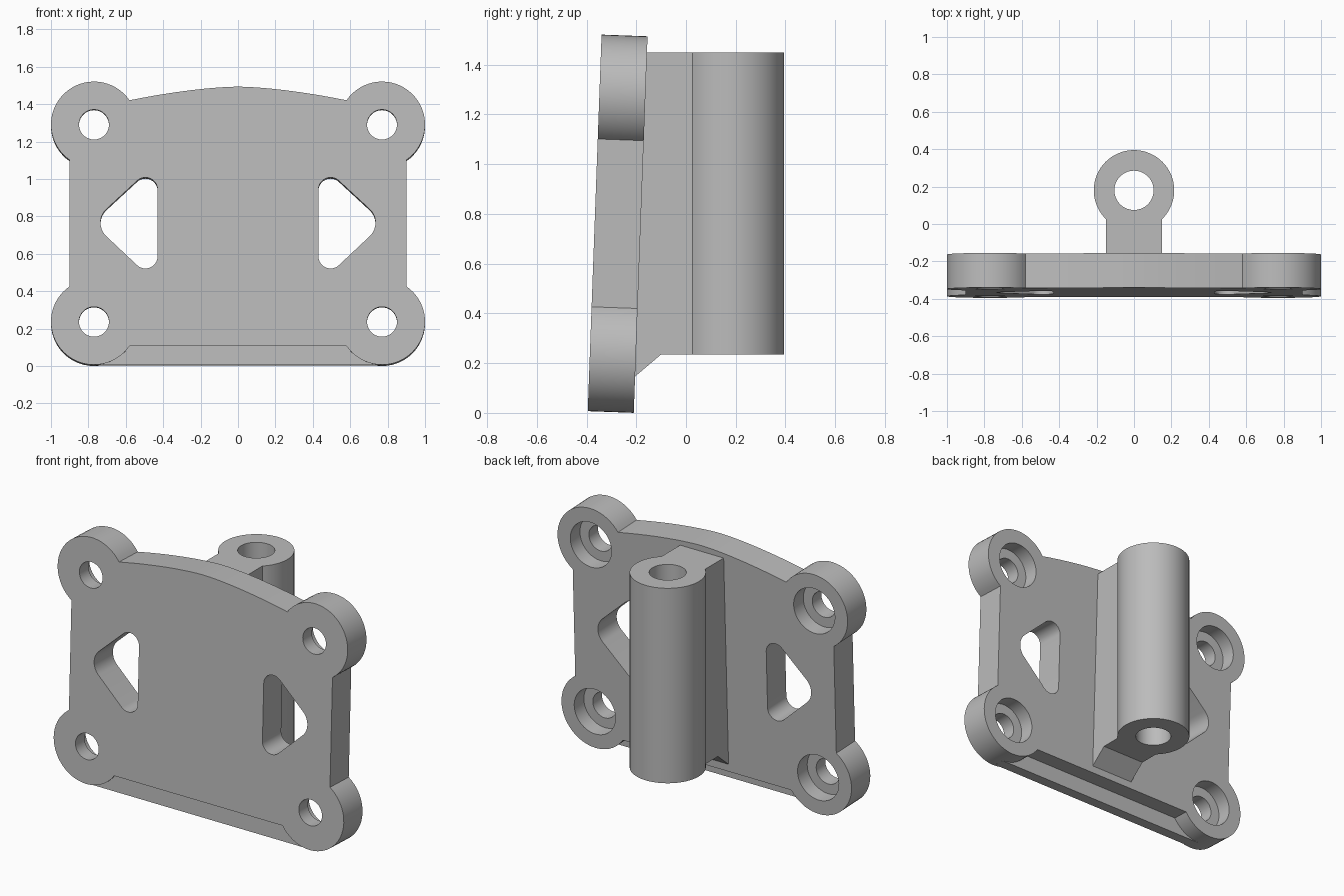
import bpy, bmesh
from math import cos, sin, radians, degrees, atan2
from mathutils import Vector

cube = bpy.data.objects.get("Cube")
if cube:
    bpy.data.objects.remove(cube, do_unlink=True)

grey = bpy.data.materials.new("plain grey")
grey.use_nodes = True
colour = (0.5, 0.5, 0.5, 1)
grey.diffuse_color = colour
grey.node_tree.nodes["Principled BSDF"].inputs["Base Color"].default_value = colour

# Maps a profile point (u, v) and a depth d to space, for each extrusion axis
PLACE = {
    "x": lambda u, v, d: (d, u, v),
    "y": lambda u, v, d: (u, d, v),
    "z": lambda u, v, d: (u, v, d),
}


def arc(cx, cy, r, start, end, n=32):
    angles = [radians(start + (end - start) * i / n) for i in range(n + 1)]
    return [(cx + r * cos(a), cy + r * sin(a)) for a in angles]


def circle(cx, cy, r, n=64):
    return arc(cx, cy, r, 0, 360, n)[:-1]


def prism(name, profile, axis, lo, hi):
    bm = bmesh.new()
    place = PLACE[axis]
    face = bm.faces.new([bm.verts.new(place(u, v, lo)) for u, v in profile])
    ext = bmesh.ops.extrude_face_region(bm, geom=[face])
    moved = [g for g in ext["geom"] if isinstance(g, bmesh.types.BMVert)]
    bmesh.ops.translate(bm, verts=moved, vec=Vector(place(0, 0, hi - lo)))
    bmesh.ops.recalc_face_normals(bm, faces=bm.faces)
    mesh = bpy.data.meshes.new(name)
    bm.to_mesh(mesh)
    bm.free()
    mesh.materials.append(grey)
    obj = bpy.data.objects.new(name, mesh)
    bpy.context.collection.objects.link(obj)
    return obj


def combine(target, tool, operation):
    mod = target.modifiers.new(operation.lower(), "BOOLEAN")
    mod.operation, mod.solver, mod.object = operation, "EXACT", tool
    bpy.context.view_layer.objects.active = target
    bpy.ops.object.modifier_apply(modifier=mod.name)
    bpy.data.objects.remove(tool, do_unlink=True)


def smooth(obj):
    bpy.ops.object.select_all(action="DESELECT")
    obj.select_set(True)
    bpy.context.view_layer.objects.active = obj
    bpy.ops.object.shade_smooth_by_angle(angle=radians(25))


# Plate outline: half of it, with round corner lobes and a bowed top
THICK, LOBE_X, LOW_Z, HIGH_Z, LOBE_R = 0.185, 0.77, 0.23, 1.285, 0.23
side = degrees(atan2(0.19, 0.13))
inner = degrees(atan2(0.13, -0.19))
half = arc(LOBE_X, LOW_Z, LOBE_R, -inner, side)
half += arc(LOBE_X, HIGH_Z, LOBE_R, -side, inner)
x0, z0 = half[-1]
rise = 1.488 - z0
for i in range(1, 12):
    t = 1 - i / 12
    half.append((x0 * t, z0 + rise * (1 - t ** 1.6)))
outline = half + [(0, 1.488)] + [(-x, z) for x, z in reversed(half)]
plate = prism("mounting_plate", outline, "y", 0, THICK)

# Counterbored screw holes and rounded triangular windows
for s in (-1, 1):
    for z in (LOW_Z, HIGH_Z):
        combine(plate, prism("hole", circle(s * LOBE_X, z, 0.08), "y", -0.1, 0.3), "DIFFERENCE")
        combine(plate, prism("bore", circle(s * LOBE_X, z, 0.142), "y", 0.09, 0.3), "DIFFERENCE")
    window = arc(0.495, 0.58, 0.065, 180, 312, 16)
    window += arc(0.635, 0.76, 0.1, -48, 48, 16)
    window += arc(0.495, 0.937, 0.065, 48, 180, 16)
    window = [(s * x, z) for x, z in window]
    combine(plate, prism("window", window, "y", -0.1, 0.3), "DIFFERENCE")

# Thin lip between the lower lobes
lip = prism("bottom_lip", [(-0.76, 0), (0.76, 0), (0.76, 0.12), (-0.76, 0.12)], "y", 0.01, 0.08)

# The plate and its lip lean back slightly
for obj in (plate, lip):
    obj.rotation_euler.x = radians(-2.1)
    obj.location = (0, -0.395, 0.007)

# Upright tube joined to the plate by a web with a sloped foot
BASE, TOP = 0.235, 1.45
post = prism("hinge_post", circle(0, 0.18, 0.215, 96), "z", BASE, TOP)
web = prism("web", [(-0.25, TOP), (-0.25, 0.108), (-0.1, BASE), (0.03, BASE), (0.03, TOP)],
            "x", -0.15, 0.15)
combine(post, web, "UNION")
combine(post, prism("pin_hole", circle(0, 0.18, 0.105), "z", 0, 2), "DIFFERENCE")

for obj in (plate, lip, post):
    smooth(obj)
